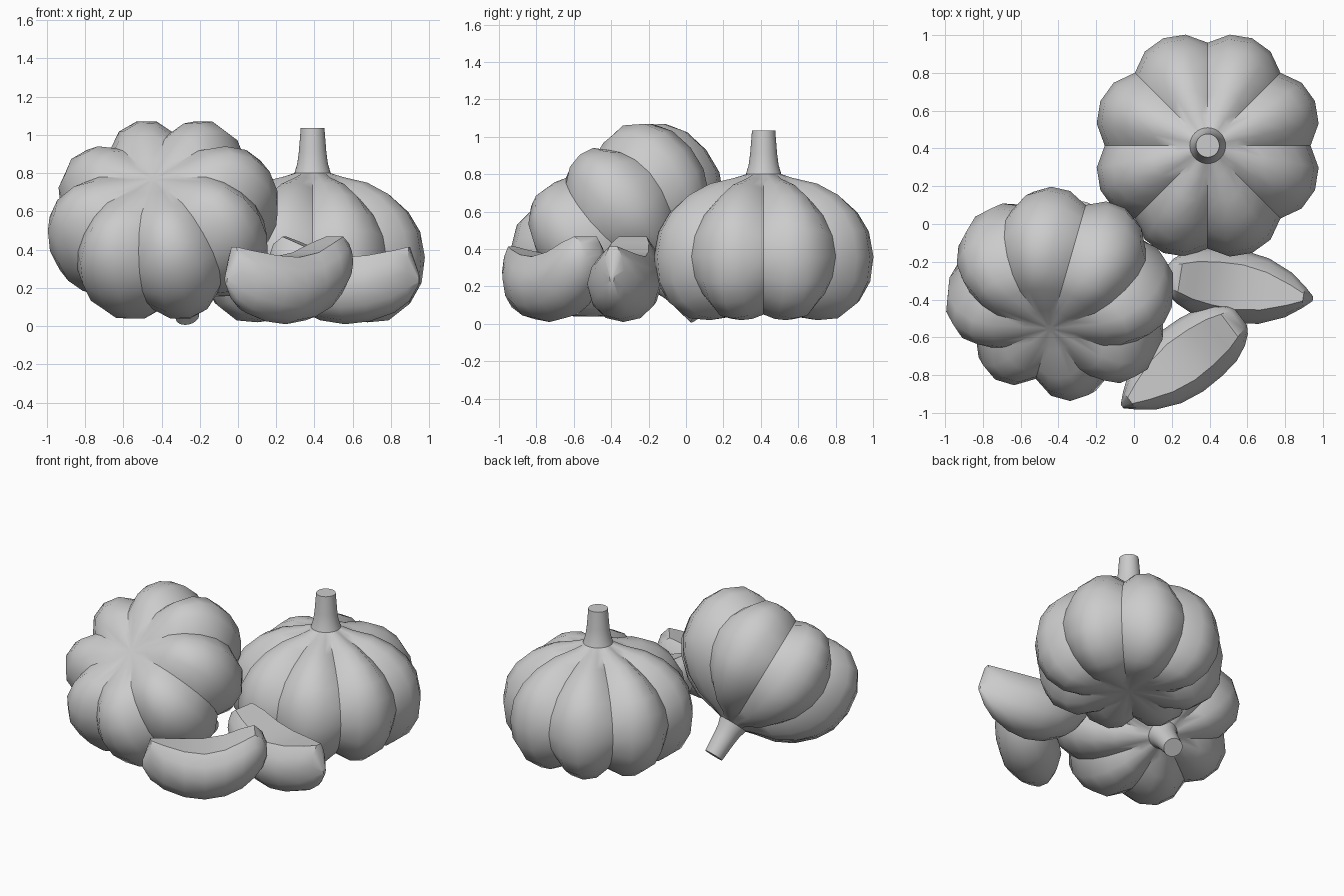
import bpy, bmesh
from math import sin, cos, pi, radians
from mathutils import Matrix, Vector

if "Cube" in bpy.data.objects:
    bpy.data.objects.remove(bpy.data.objects["Cube"])


def loft(name, rings, matrix, angle):
    """Skin a list of closed rings, cap both ends and smooth by angle."""
    bm = bmesh.new()
    vs = [[bm.verts.new(p) for p in ring] for ring in rings]
    n = len(vs[0])
    for a, b in zip(vs, vs[1:]):
        for i in range(n):
            j = (i + 1) % n
            bm.faces.new((a[i], a[j], b[j], b[i]))
    bm.faces.new(vs[0][::-1])
    bm.faces.new(vs[-1])
    bmesh.ops.recalc_face_normals(bm, faces=bm.faces[:])
    me = bpy.data.meshes.new(name)
    bm.to_mesh(me)
    bm.free()
    ob = bpy.data.objects.new(name, me)
    bpy.context.collection.objects.link(ob)
    ob.matrix_world = matrix
    bpy.ops.object.select_all(action='DESELECT')
    ob.select_set(True)
    bpy.context.view_layer.objects.active = ob
    bpy.ops.object.shade_smooth_by_angle(angle=radians(angle))
    return ob


# Bulb profile, root to stem tip: crease radius, crease z, lobe radius, lobe z
BULB = [
    (.03, .06, .03, .06), (.13, .055, .14, .045), (.29, .05, .31, .02),
    (.38, .09, .43, .03), (.46, .16, .54, .11), (.52, .25, .60, .22),
    (.545, .36, .615, .36), (.52, .47, .59, .50), (.45, .58, .53, .60),
    (.36, .655, .43, .69), (.25, .72, .31, .75), (.15, .765, .17, .78),
    (.095, .80, .095, .80), (.08, .85, .08, .85), (.072, .91, .072, .91),
    (.062, 1.035, .062, 1.035),
]
BULGE = (0, .77, 1, .77)      # eight lobes, four segments each


def bulb(name, matrix):
    rings = []
    for rc, zc, rl, zl in BULB:
        ring = []
        for i in range(32):
            f, a = BULGE[i % 4], i * pi / 16
            r, z = rc + (rl - rc) * f, zc + (zl - zc) * f
            ring.append((r * cos(a), r * sin(a), z))
        rings.append(ring)
    return loft(name, rings, matrix, 36)


# Clove stations: position along length, top z, bottom z, top half width, belly half width
CLOVE = [
    (.392, .27, .22, .004, .012), (.34, .415, .13, .02, .06),
    (.26, .395, .07, .055, .12), (.13, .37, .025, .10, .175),
    (0, .36, .01, .12, .195), (-.13, .385, .03, .115, .19),
    (-.24, .435, .08, .10, .172), (-.32, .468, .15, .075, .135),
    (-.37, .43, .22, .06, .095), (-.395, .37, .29, .04, .055),
]


def clove(name, x, y, turn):
    rings = []
    for s, top, bot, hw, wm in CLOVE:
        h = top - bot
        side = [(hw, 1), (hw + (wm - hw) * .7, .8), (wm, .55),
                (wm * .84, .25), (wm * .48, .06)]
        pts = side + [(0, 0)] + [(-w, t) for w, t in reversed(side)]
        rings.append([(s, w, bot + h * t) for w, t in pts])
    m = Matrix.Translation((x, y, 0)) @ Matrix.Rotation(radians(turn), 4, 'Z')
    return loft(name, rings, m, 38)


# Upright bulb
bulb("upright_bulb", Matrix.Translation((.39, .415, 0)))

# Bulb tipped over onto its stem
rot = Matrix.Rotation(radians(-16), 4, 'Z') @ Matrix.Rotation(radians(-138), 4, 'X')
bulb("tipped_bulb", Matrix.Translation((-.385, -.35, .535)) @ rot
     @ Matrix.Translation((0, 0, -.38)))

# Loose cloves
clove("front_clove", .25, -.73, 217)
clove("side_clove", .56, -.335, -9)
